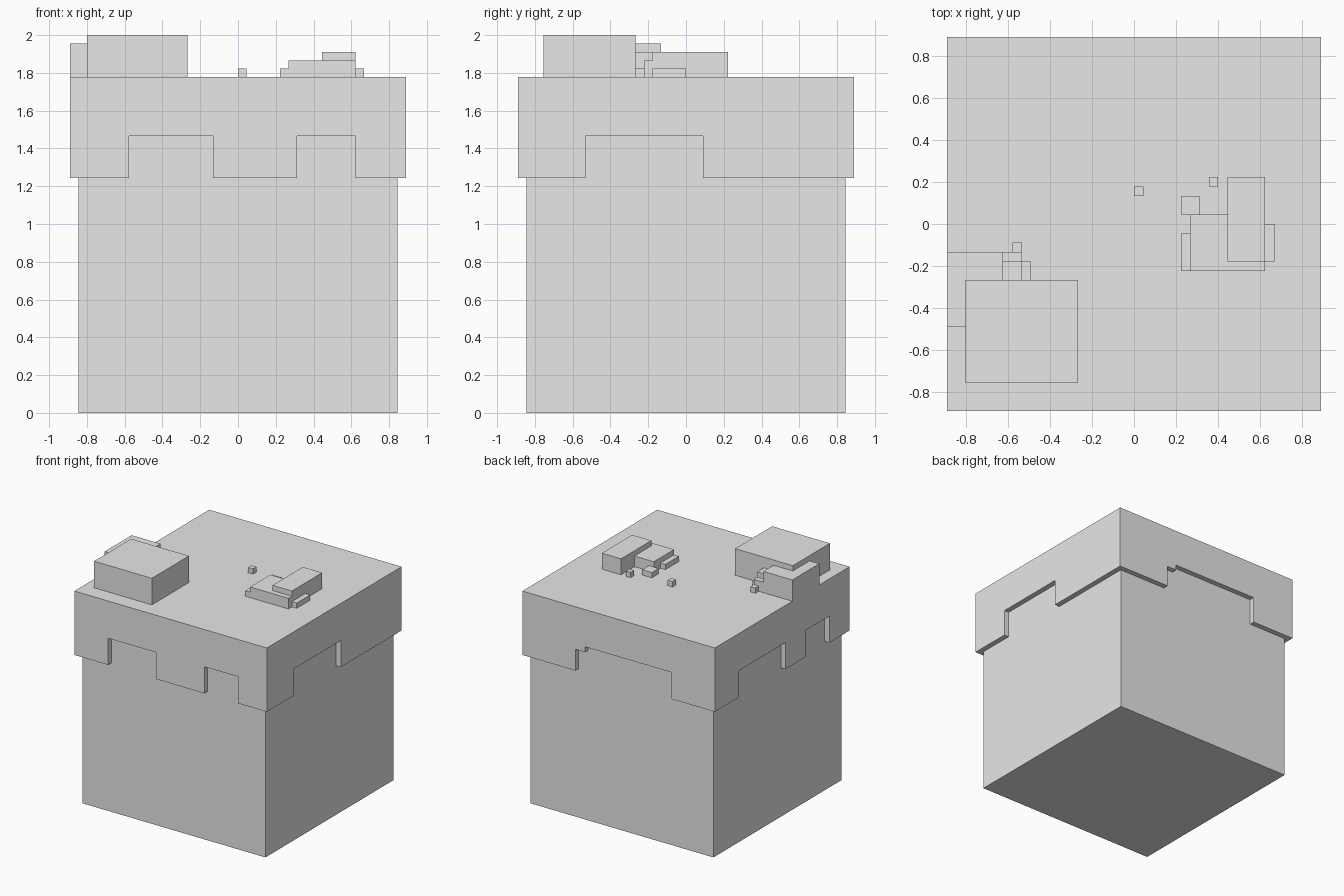
import bpy
import bmesh
from mathutils import Matrix, Vector

U = 2 / 45  # one block unit

cube = bpy.data.objects.get("Cube")
if cube:
    bpy.data.objects.remove(cube, do_unlink=True)

# Single flat colour
grey = bpy.data.materials.new("plain_grey")
grey.use_nodes = True
colour = (0.8, 0.8, 0.8, 1)
grey.diffuse_color = colour
grey.node_tree.nodes["Principled BSDF"].inputs["Base Color"].default_value = colour


def box(name, xs, ys, zs):
    """Box given by its ranges in block units."""
    lo, hi = (Vector(p) * U for p in zip(xs, ys, zs))
    bm = bmesh.new()
    bmesh.ops.create_cube(bm, size=1, matrix=Matrix.Translation((lo + hi) / 2)
                          @ Matrix.Diagonal((*(hi - lo), 1)))
    mesh = bpy.data.meshes.new(name)
    bm.to_mesh(mesh)
    bm.free()
    mesh.materials.append(grey)
    obj = bpy.data.objects.new(name, mesh)
    bpy.context.collection.objects.link(obj)
    return obj


# Main block and the overhanging layer around its top
SIDE, RIM, TOP = 19, 20, 40
box("body", (-SIDE, SIDE), (-SIDE, SIDE), (0, TOP - 1))
cap = box("cap", (-RIM, RIM), (-RIM, RIM), (28, TOP))

# Notches in the cap's lower edge: side, start, end, top
notches = [
    ("front", -13, -3, 33), ("front", 7, 14, 33),
    ("left", -12, 2, 33),
    ("back", -11, 7, 33), ("back", 6, 9, 32),
    ("right", -14, -7, 33), ("right", -1, 13, 33),
]
near, far = SIDE - 0.5, RIM + 2
for side, start, end, top in notches:
    depth = (near, far) if side in ("back", "left") else (-far, -near)
    along = (start, end)
    xs, ys = (along, depth) if side in ("front", "back") else (depth, along)
    cutter = box("notch_cutter", xs, ys, (26, top))
    cutter.hide_render = True
    cut = cap.modifiers.new("notch", "BOOLEAN")
    cut.operation = "DIFFERENCE"
    cut.solver = "EXACT"
    cut.object = cutter
    bpy.context.view_layer.objects.active = cap
    bpy.ops.object.modifier_apply(modifier=cut.name)
    bpy.data.objects.remove(cutter, do_unlink=True)

# Raised blocks on top: name, x range, y range, height
raised = [
    ("large_block", (-18, -6), (-17, -6), 5),
    ("edge_block", (-20, -14), (-11, -3), 4),
    ("edge_step_high", (-14, -12), (-6, -4), 3),
    ("edge_step_middle", (-14, -12), (-4, -3), 2),
    ("edge_step_low", (-12, -11), (-6, -4), 1),
    ("edge_crumb", (-13, -12), (-3, -2), 1),
    ("long_block", (10, 14), (-4, 5), 3),
    ("wide_block", (6, 14), (-5, 1), 2),
    ("wide_block_step", (5, 6), (-5, -1), 1),
    ("long_block_step", (14, 15), (-4, 0), 1),
    ("corner_block", (5, 7), (1, 3), 1),
    ("side_crumb", (8, 9), (4, 5), 1),
    ("middle_crumb", (0, 1), (3, 4), 1),
]
for name, xs, ys, height in raised:
    box(name, xs, ys, (TOP, TOP + height))
